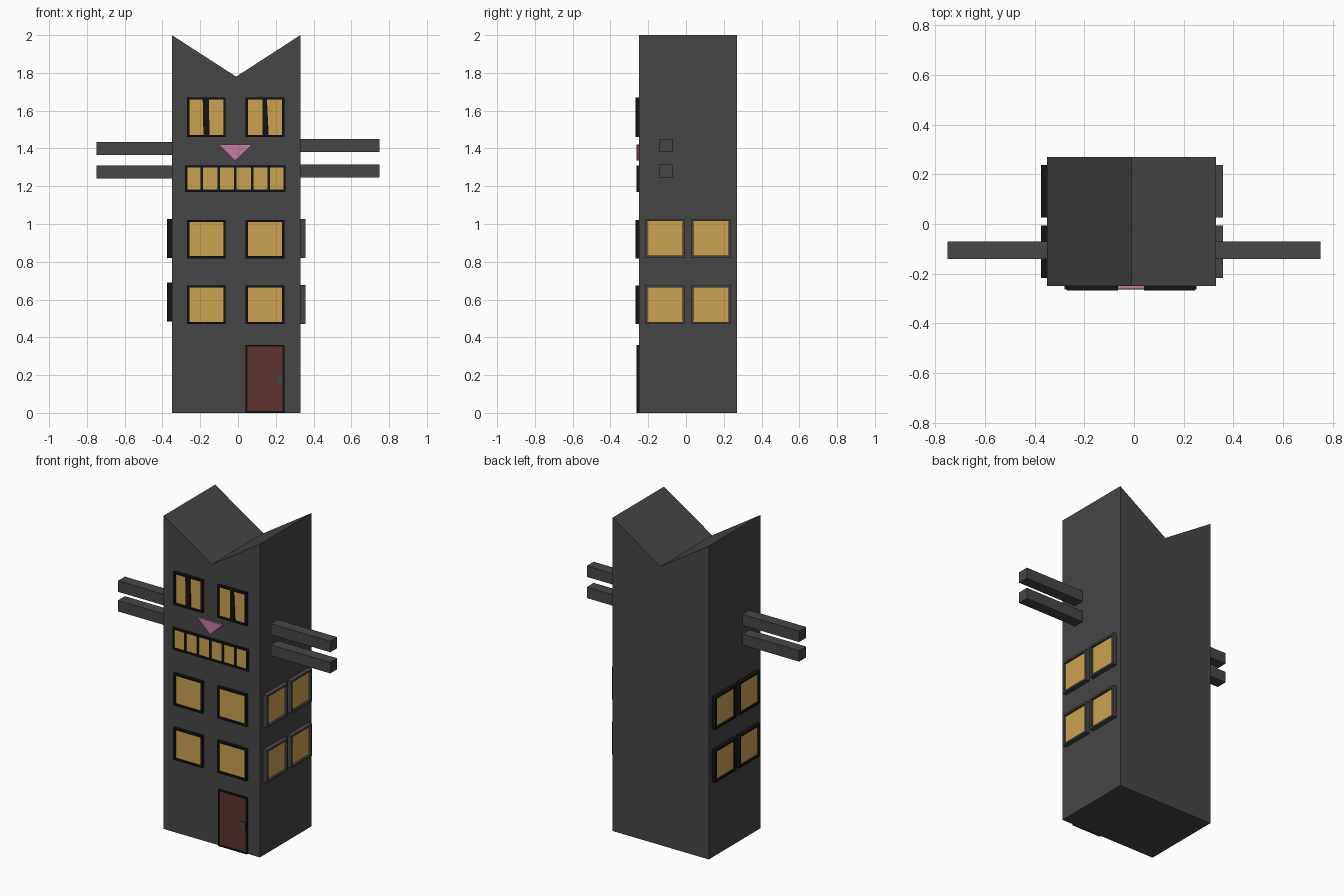
import bpy
import bmesh

cube = bpy.data.objects.get("Cube")
if cube:
    bpy.data.objects.remove(cube, do_unlink=True)


def material(name, r, g, b):
    m = bpy.data.materials.new(name)
    m.use_nodes = True
    m.diffuse_color = (r, g, b, 1)
    bsdf = m.node_tree.nodes["Principled BSDF"]
    bsdf.inputs["Base Color"].default_value = (r, g, b, 1)
    bsdf.inputs["Roughness"].default_value = 0.8
    return m


GREY = material("charcoal grey", 0.061, 0.061, 0.061)
BLACK = material("frame black", 0.007, 0.007, 0.007)
GOLD = material("window gold", 0.60, 0.36, 0.08)
PINK = material("nose pink", 0.58, 0.20, 0.36)
BROWN = material("door brown", 0.11, 0.034, 0.027)

# Each wall maps (along the wall, out from the wall, height) to a point
X0, X1, Y0, Y1 = -0.35, 0.33, -0.25, 0.27
WALLS = {
    "front": lambda u, d, z: (u, Y0 - d, z),
    "left": lambda u, d, z: (X1 + d, u, z),
    "right": lambda u, d, z: (X0 - d, u, z),
}


def finish(name, bm, mat):
    bmesh.ops.recalc_face_normals(bm, faces=bm.faces)
    mesh = bpy.data.meshes.new(name)
    bm.to_mesh(mesh)
    bm.free()
    mesh.materials.append(mat)
    obj = bpy.data.objects.new(name, mesh)
    bpy.context.collection.objects.link(obj)
    return obj


def prism(name, wall, outline, d0, d1, mat):
    """Extrude an outline of (u, z) points from depth d0 to d1."""
    bm = bmesh.new()
    p = WALLS[wall]
    back = [bm.verts.new(p(u, d0, z)) for u, z in outline]
    front = [bm.verts.new(p(u, d1, z)) for u, z in outline]
    bm.faces.new(back)
    bm.faces.new(front)
    n = len(outline)
    for i in range(n):
        j = (i + 1) % n
        bm.faces.new((back[i], back[j], front[j], front[i]))
    return finish(name, bm, mat)


def rect(u0, u1, z0, z1):
    return [(u0, z0), (u1, z0), (u1, z1), (u0, z1)]


def frame(name, wall, u0, u1, z0, z1, depth, mat, border=0.012):
    """Rectangular ring standing out from the wall."""
    bm = bmesh.new()
    p = WALLS[wall]
    b = border
    outer, inner = rect(u0, u1, z0, z1), rect(u0 + b, u1 - b, z0 + b, z1 - b)
    rings = [[bm.verts.new(p(u, d, z)) for u, z in pts]
             for pts, d in ((outer, 0), (outer, depth), (inner, depth), (inner, 0))]
    for k in range(4):
        a, c = rings[k], rings[(k + 1) % 4]
        for i in range(4):
            j = (i + 1) % 4
            bm.faces.new((a[i], a[j], c[j], c[i]))
    return finish(name, bm, mat)


def window(name, wall, u0, u1, z0, z1, depth, mat):
    frame(name + "_frame", wall, u0, u1, z0, z1, depth, mat)
    b = 0.012
    prism(name + "_glass", wall, rect(u0 + b, u1 - b, z0 + b, z1 - b), 0, depth * 0.5, GOLD)


# Tower with two ear points
prism("tower", "front",
      [(X0, 0), (X1, 0), (X1, 2), (-0.01, 1.78), (X0, 2)], 0, Y0 - Y1, GREY)

# Whisker beams
for side, length, heights in (("left", 0.42, (1.245, 1.38)), ("right", 0.40, (1.24, 1.365))):
    for level, z in zip(("lower", "upper"), heights):
        prism(f"{side}_{level}_whisker", side, rect(-0.14, -0.07, z, z + 0.07), 0, length, GREY)

# Front windows: two storeys of plain ones, eyes above
for side, u0, u1 in (("right", -0.27, -0.065), ("left", 0.04, 0.245)):
    for level, z0, z1 in (("lower", 0.47, 0.675), ("upper", 0.818, 1.022), ("eye", 1.46, 1.67)):
        window(f"front_{side}_{level}_window", "front", u0, u1, z0, z1, 0.018, BLACK)

# Slit pupils
prism("right_pupil", "front",
      [(-0.183, 1.465), (-0.15, 1.465), (-0.155, 1.665), (-0.187, 1.665)], 0.008, 0.016, BLACK)
prism("left_pupil", "front",
      [(0.13, 1.465), (0.163, 1.465), (0.153, 1.665), (0.13, 1.665)], 0.008, 0.016, BLACK)

# Side windows
for side, depth, mat, low in (("left", 0.028, GREY, 0.47), ("right", 0.025, BLACK, 0.483)):
    for place, u0, u1 in (("front", -0.217, -0.007), ("back", 0.027, 0.237)):
        for level, z0 in (("lower", low), ("upper", 0.82)):
            window(f"{side}_{place}_{level}_window", side, u0, u1, z0, z0 + 0.207, depth, mat)

# Mouth window with five bars as teeth gaps
window("mouth", "front", -0.28, 0.252, 1.17, 1.31, 0.013, BLACK)
for i in range(1, 6):
    u = -0.28 + 0.532 * i / 6
    prism(f"mouth_bar_{i}", "front", rect(u - 0.007, u + 0.007, 1.175, 1.305), 0.005, 0.0125, BLACK)

# Nose
prism("nose", "front", [(-0.015, 1.335), (0.075, 1.42), (-0.102, 1.42)], 0, 0.012, PINK)

# Door, its frame and handle
frame("door_frame", "front", 0.04, 0.245, 0, 0.36, 0.011, BLACK, 0.009)
prism("door", "front", rect(0.049, 0.236, 0.003, 0.351), 0, 0.007, BROWN)
prism("door_handle", "front", rect(0.203, 0.232, 0.15, 0.2), 0.007, 0.013, GREY)
